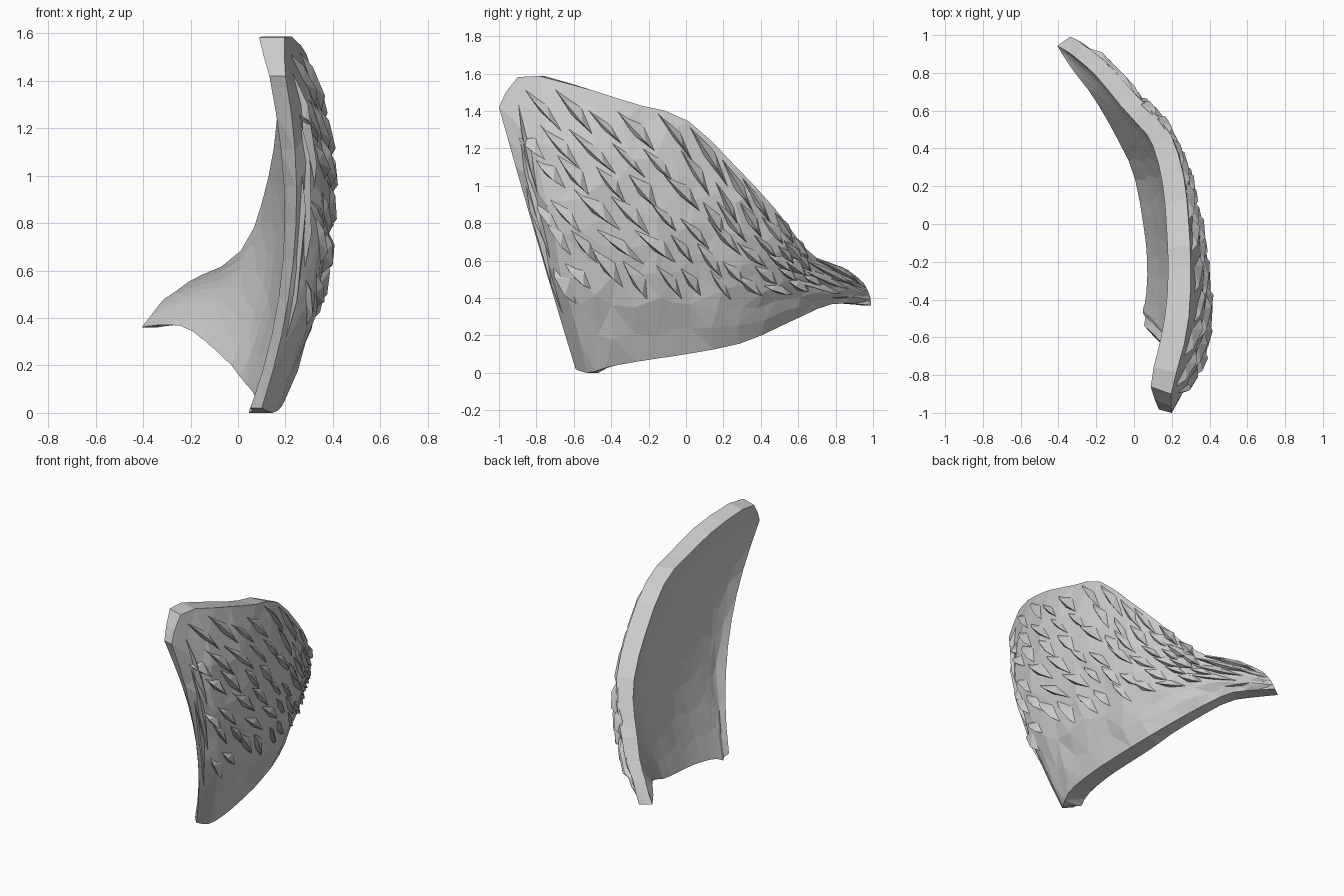
import bpy, bmesh, random
from mathutils import Vector

if "Cube" in bpy.data.objects:
    bpy.data.objects.remove(bpy.data.objects["Cube"])

random.seed(4)

# Stations from front edge to tail: (x, y, z) at bottom, middle and top, then thickness
STATIONS = [
    ((.10, -.59, .02), (.24, -.80, .72), (.20, -1.0, 1.42), .07),
    ((.15, -.52, .00), (.35, -.72, .80), (.20, -.88, 1.59), .12),
    ((.19, -.40, .035), (.39, -.50, .80), (.28, -.57, 1.53), .13),
    ((.19, -.20, .07), (.375, -.20, .75), (.30, -.28, 1.44), .12),
    ((.17, .00, .10), (.325, .05, .70), (.29, .00, 1.355), .12),
    ((.11, .30, .16), (.26, .30, .60), (.26, .27, 1.10), .12),
    ((-.02, .55, .27), (.14, .52, .55), (.18, .50, .85), .11),
    ((-.15, .75, .36), (-.01, .70, .50), (.03, .66, .64), .10),
    ((-.26, .88, .37), (-.17, .87, .46), (-.14, .85, .56), .09),
    ((-.34, .99, .36), (-.31, .98, .42), (-.27, .95, .48), .08),
]
LAST = len(STATIONS) - 1


def at_station(i, v):
    """Parabola through the three points of a station."""
    b, m, t = (Vector(p) for p in STATIONS[max(0, min(LAST, i))][:3])
    return b * (1 - v) * (1 - 2 * v) + m * 4 * v * (1 - v) + t * v * (2 * v - 1)


def surf(u, v):
    """Smooth outer surface, u = front to tail, v = bottom to top."""
    u, v = max(0, min(LAST, u)), max(0, min(1, v))
    i = min(int(u), LAST - 1)
    t = u - i
    p0, p1, p2, p3 = (at_station(i + k, v) for k in (-1, 0, 1, 2))
    return (p1 * 2 + (p2 - p0) * t + (p0 * 2 - p1 * 5 + p2 * 4 - p3) * t ** 2
            + (p1 * 3 - p0 - p2 * 3 + p3) * t ** 3) / 2


def normal(u, v):
    u, v = max(.05, min(LAST - .05, u)), max(.03, min(.97, v))
    du = surf(u + .05, v) - surf(u - .05, v)
    dv = surf(u, v + .03) - surf(u, v - .03)
    return du.cross(dv).normalized()


def thickness(u):
    i = min(int(u), LAST - 1)
    return STATIONS[i][3] + (STATIONS[i + 1][3] - STATIONS[i][3]) * (u - i)


def finish(bm, name):
    bmesh.ops.triangulate(bm, faces=bm.faces[:])
    bmesh.ops.recalc_face_normals(bm, faces=bm.faces[:])
    mesh = bpy.data.meshes.new(name)
    bm.to_mesh(mesh)
    bm.free()
    ob = bpy.data.objects.new(name, mesh)
    bpy.context.collection.objects.link(ob)


# Curved shell: outer skin, inner skin and the rim between
NU, NV = 20, 9
bm = bmesh.new()
outer, inner = [], []
for i in range(NU + 1):
    ro, ri = [], []
    for j in range(NV + 1):
        u, v = i / NU * LAST, j / NV
        edge = i in (0, NU) or j in (0, NV)
        if not edge:
            u += random.uniform(-.12, .12)
            v += random.uniform(-.03, .03)
        n = normal(u, v)
        p = surf(u, v) + n * (0 if edge else random.uniform(-.012, .006))
        side = Vector((n.x, n.y, 0)).normalized()
        q = surf(u, v) - side * thickness(u)
        ro.append(bm.verts.new(p))
        ri.append(bm.verts.new(q))
    outer.append(ro)
    inner.append(ri)
for grid in (outer, inner):
    for i in range(NU):
        for j in range(NV):
            bm.faces.new((grid[i][j], grid[i + 1][j], grid[i + 1][j + 1], grid[i][j + 1]))
ring = ([(i, 0) for i in range(NU)] + [(NU, j) for j in range(NV)]
        + [(i, NV) for i in range(NU, 0, -1)] + [(0, j) for j in range(NV, 0, -1)])
for (a, b), (c, d) in zip(ring, ring[1:] + ring[:1]):
    bm.faces.new((outer[a][b], outer[c][d], inner[c][d], inner[a][b]))
finish(bm, "curved_shell")

# Raised tufts: slanted blades with one gentle side and one steep side
bm = bmesh.new()


def tuft(u, v, du, dv, width, height):
    a, b = surf(u - du, v - dv), surf(u + du, v + dv)
    n = normal(u, v)
    side = n.cross(b - a).normalized()
    mid = surf(u, v) - n * .012
    pts = [a - n * .012, mid + side * width, b - n * .012, mid - side * width * .5]
    ridge = [mid.lerp(a, .45) + n * height - side * width * .2,
             mid.lerp(b, .45) + n * height * 1.2 - side * width * .2]
    A, L, B, R, r0, r1 = (bm.verts.new(p) for p in pts + ridge)
    for f in ((A, L, r0), (L, r1, r0), (L, B, r1), (B, R, r1), (R, r0, r1), (R, A, r0), (A, R, B, L)):
        bm.faces.new(f)


for row in range(6):
    for col in range(10):
        u = .9 + col * .62 + (row % 2) * .3 + random.uniform(-.12, .12)
        v = .32 + row * .115 + random.uniform(-.03, .03)
        tuft(u, v, random.uniform(.25, .42), -random.uniform(.05, .08),
             random.uniform(.035, .055), random.uniform(.022, .032))

# Long folds along the front edge and along the tail
for k in range(3):
    tuft(.35 + k * .2, .45 + k * .15, 0, .3 - k * .06, .03, .028)
for k in range(4):
    tuft(7 + k * .3, .35 + k * .17, .9, -.08, .03, .028)
finish(bm, "surface_tufts")
